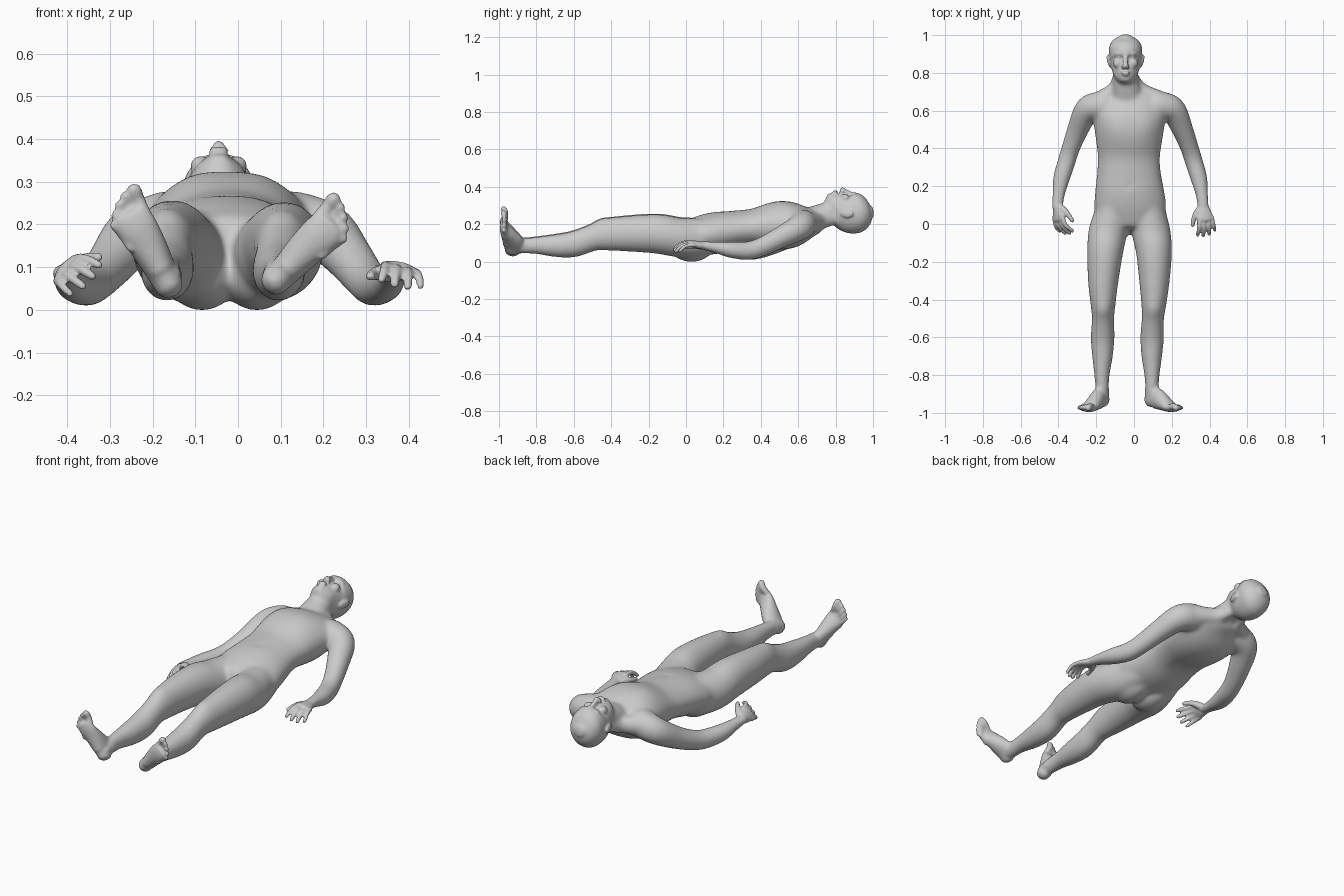
import bpy, bmesh, math
from mathutils import Vector, Matrix

bm = bmesh.new()
CX = -0.02                      # body mid-line
HX = -0.045                     # head mid-line
SEG = 40


def loft(rows, up=(0, 0, 1), cap=1.0, sub=5):
    """Smooth closed tube through rows of (x, y, z, half width, half depth)."""
    R = [rows[0]] + list(rows) + [rows[-1]]
    P = []
    for i in range(1, len(R) - 2):
        for k in range(sub):
            t = k / sub
            P.append([0.5 * (2 * b + (c - a) * t + (2 * a - 5 * b + 4 * c - d) * t * t
                             + (3 * b - a - 3 * c + d) * t ** 3)
                      for a, b, c, d in zip(R[i - 1], R[i], R[i + 1], R[i + 2])])
    P.append(list(rows[-1]))
    C = [Vector(p[:3]) for p in P]
    T = [(C[min(i + 1, len(C) - 1)] - C[max(i - 1, 0)]).normalized() for i in range(len(C))]
    rings = [(C[i], T[i], P[i][3], P[i][4]) for i in range(len(C))]

    def dome(i, s):
        c, t, a, b = rings[i]
        return [(c + t * s * cap * min(a, b) * math.sin(math.radians(g)), t,
                 a * math.cos(math.radians(g)), b * math.cos(math.radians(g))) for g in (25, 50, 72, 85)]
    rings = dome(0, -1)[::-1] + rings + dome(-1, 1)
    prev = None
    up = Vector(up)
    for c, t, a, b in rings:
        side = t.cross(up).normalized()
        nrm = side.cross(t)
        ring = [bm.verts.new(c + side * a * math.cos(j * math.tau / SEG) + nrm * b * math.sin(j * math.tau / SEG))
                for j in range(SEG)]
        if prev:
            for j in range(SEG):
                bm.faces.new((prev[j], prev[j - 1], ring[j - 1], ring[j]))
        else:
            bm.faces.new(ring)
        prev = ring
    bm.faces.new(prev[::-1])


def ell(c, r, rot=0, axis='X'):
    m = Matrix.Translation(c) @ Matrix.Rotation(math.radians(rot), 4, axis) @ Matrix.Diagonal((*r, 1))
    bmesh.ops.create_uvsphere(bm, u_segments=24, v_segments=16, radius=1, matrix=m)


def push(c, r, vec):
    """Soft bump or dent around a point."""
    c, vec = Vector(c), Vector(vec)
    for v in bm.verts:
        v.co += vec * math.exp(-((v.co - c).length / r) ** 2)


def slab(y, x, hw, zb, zt):
    return (x, y, (zb + zt) / 2, hw, (zt - zb) / 2)


# head with eye sockets
loft([slab(y, HX, w, b, t) for y, w, b, t in [
    (.758, .036, .300, .366), (.78, .058, .262, .375), (.82, .072, .205, .374), (.86, .083, .160, .370),
    (.90, .088, .150, .370), (.94, .086, .162, .362), (.972, .067, .194, .337), (.991, .036, .235, .302)]],
    cap=.35)
for s in (-1, 1):
    push((HX + s * .034, .884, .360), .019, (0, 0, -.011))
    push((HX + s * .052, .80, .35), .024, (0, 0, -.005))
    ell((HX + s * .033, .884, .342), (.015, .012, .012))                       # eye
    ell((HX + s * .030, .902, .349), (.030, .012, .013), s * 14, 'Y')          # brow
    ell((HX + s * .090, .862, .255), (.007, .034, .021), -s * 14, 'Z')          # ear
    ell((HX + s * .012, .832, .374), (.010, .011, .010))                       # nostril
    ell((HX + s * .042, .850, .338), (.024, .026, .022))                       # cheek
loft([(HX, .905, .352, .016, .012), (HX, .870, .366, .012, .013), (HX, .836, .382, .014, .015)])
ell((HX, .802, .374), (.025, .007, .009))
ell((HX, .790, .372), (.021, .007, .009))
ell((HX, .766, .350), (.030, .018, .017))

# neck
loft([(-.028, .62, .20, .10, .075), (-.036, .69, .235, .082, .064), (-.043, .75, .256, .069, .060),
      (HX, .82, .265, .060, .060)])
for s in (-1, 1):
    loft([(HX + s * .04, .79, .23, .025, .035), (-.035 + s * .07, .715, .212, .037, .043),
          (CX + s * .16, .66, .205, .045, .052)])

# torso
loft([slab(*r) for r in [
    (.02, CX, .168, .045, .228), (.09, CX, .190, .035, .250), (.18, -.024, .182, .045, .268),
    (.28, -.027, .168, .070, .274), (.36, -.027, .165, .076, .283), (.45, -.026, .177, .066, .311),
    (.53, -.025, .188, .070, .321), (.60, -.023, .192, .088, .312), (.66, -.025, .165, .123, .288),
    (.70, -.03, .110, .148, .268)]], cap=.6)
for s in (-1, 1):
    push((CX + s * .085, .50, .31), .07, (0, 0, .008))          # chest
    push((CX + s * .09, .55, .09), .08, (0, 0, -.008))          # shoulder blade
    ell((CX + s * .064, .03, .083), (.085, .12, .085))           # buttock
push((CX, .35, .08), .04, (0, 0, .010))
push((CX, .21, .268), .014, (0, 0, -.010))

# legs: y, left x, right x, half width, bottom, top
LEG = [(.10, -.112, .072, .088, .035, .235), (.03, -.122, .080, .096, .020, .236),
       (-.05, -.140, .092, .102, .025, .240), (-.15, -.153, .106, .095, .042, .257),
       (-.30, -.163, .108, .081, .053, .250), (-.42, -.164, .105, .067, .058, .234),
       (-.50, -.164, .100, .059, .056, .202), (-.60, -.166, .096, .063, .023, .167),
       (-.70, -.167, .094, .055, .024, .150), (-.80, -.170, .095, .041, .040, .137),
       (-.88, -.168, .094, .035, .043, .127), (-.93, -.165, .088, .032, .045, .110)]


def foot(heel, d):
    """Foot standing on its heel, toes up along d; inner side faces the mid-line."""
    d = Vector((d[0], 0, d[1])).normalized()
    inner = Vector((d.z, 0, -d.x)) if d.x < 0 else Vector((-d.z, 0, d.x))
    at = lambda s, lat, y: Vector((heel[0], y, heel[1])) + d * s + inner * lat
    loft([(*at(s, l, y), w, t) for s, l, y, w, t in [
        (.018, 0, -.930, .033, .040), (.065, 0, -.922, .037, .058), (.12, .001, -.945, .043, .044),
        (.17, .000, -.969, .047, .027), (.205, .000, -.976, .044, .018)]], up=(0, 1, 0), cap=.8)
    for l0, l1, s1, r in [(.029, .035, .254, .0165), (.009, .010, .252, .0115), (-.010, -.012, .240, .0112),
                          (-.024, -.030, .224, .011), (-.036, -.045, .205, .0105)]:
        loft([(*at(s1 - .065, l0, -.973), r, r), (*at(s1 - .025, (l0 + l1) / 2, -.966), r, r),
              (*at(s1, l1, -.974), r * 1.08, r)], up=(0, 1, 0))


for i, dz in ((1, 0), (2, -.004)):
    loft([slab(r[0], r[i], r[3], r[4], r[5] + dz) for r in LEG])
    push((LEG[6][i], -.46, .225), .045, (0, 0, .008))           # kneecap
    for s in (-1, 1):
        ell((LEG[10][i] + s * .028, -.885, .08), (.012, .016, .016))   # ankle bone
foot((-.152, .040), (-.48, .877))
foot((.072, .052), (.697, .717))

# arms, mirrored about the mid-line; last value lowers the left one
ARM = [(-.165, .625, .205, .078, .075, 0), (-.243, .608, .183, .070, .070, .008),
       (-.297, .500, .126, .057, .058, .016), (-.335, .400, .077, .049, .052, .008),
       (-.357, .330, .058, .048, .050, 0), (-.384, .240, .063, .045, .044, 0),
       (-.400, .150, .078, .033, .030, 0), (-.406, .090, .086, .028, .021, 0)]


def hand(wrist, knuckle, w, sign):
    """Relaxed hand; w points from little finger to thumb."""
    W, K = Vector(wrist), Vector(knuckle)
    f = (K - W).normalized()
    w = Vector(w)
    w = (w - f * w.dot(f)).normalized()
    p = w.cross(f) * sign                                       # palm direction
    loft([(*W, .026, .020), (*W.lerp(K, .5), .037, .019), (*K, .042, .015)], up=-p, cap=.7)
    for o, ln, r in [(.033, .95, .0115), (.011, 1.05, .012), (-.012, 1.0, .0115), (-.034, .8, .0102)]:
        r0 = K + w * o
        loft([(*(r0 + f * a * ln + p * b * ln + w * o * e), r * q, r * q) for a, b, e, q in [
            (-.02, 0, 0, 1.1), (.026, .010, .15, 1), (.050, .028, .3, .95), (.068, .054, .4, .85)]], up=w)
    loft([(*(W + f * a + w * b + p * c), r, r) for a, b, c, r in [
        (.010, .010, .004, .020), (.038, .040, .014, .018), (.064, .058, .026, .0135), (.092, .067, .038, .011)]],
        up=p)


for s in (1, -1):
    loft([(CX + s * (x - CX), y, z - (dz if s > 0 else 0), a, b) for x, y, z, a, b, dz in ARM])
hand((-.406, .10, .086), (-.400, .022, .095), (.64, 0, .77), 1)
hand((.366, .10, .084), (.380, .022, .098), (-1, 0, .2), -1)

# fuse everything into one skin
bmesh.ops.recalc_face_normals(bm, faces=bm.faces)
mesh = bpy.data.meshes.new("human_body")
bm.to_mesh(mesh)
bm.free()
body = bpy.data.objects.new("human_body", mesh)
bpy.context.collection.objects.link(body)
rm = body.modifiers.new("fuse", 'REMESH')
rm.mode = 'VOXEL'
rm.voxel_size = .0055
rm.use_smooth_shade = True
skin = bpy.data.meshes.new_from_object(body.evaluated_get(bpy.context.evaluated_depsgraph_get()))
body.modifiers.clear()
body.data = skin

# blend the joints strongly, the face, hands and feet only lightly
ramp = lambda v, a, b: max(0, min(1, (v - a) / (b - a)))
soft = body.vertex_groups.new(name="joints")
for v in skin.vertices:
    x, y, z = v.co
    wt = ramp(y, -.93, -.85)
    if abs(x - CX) > .26:
        wt *= ramp(y, .10, .17)
    if abs(x - HX) < .12:
        wt *= 1 - ramp(y, .76, .80) * ramp(z, .20, .25) - ramp(y, .82, .86) * (1 - ramp(z, .20, .25))
    if wt > 0:
        soft.add([v.index], wt, 'REPLACE')
for name, count, group in (("joints", 60, "joints"), ("soften", 5, "")):
    sm = body.modifiers.new(name, 'SMOOTH')
    sm.factor = .5
    sm.iterations = count
    sm.vertex_group = group
